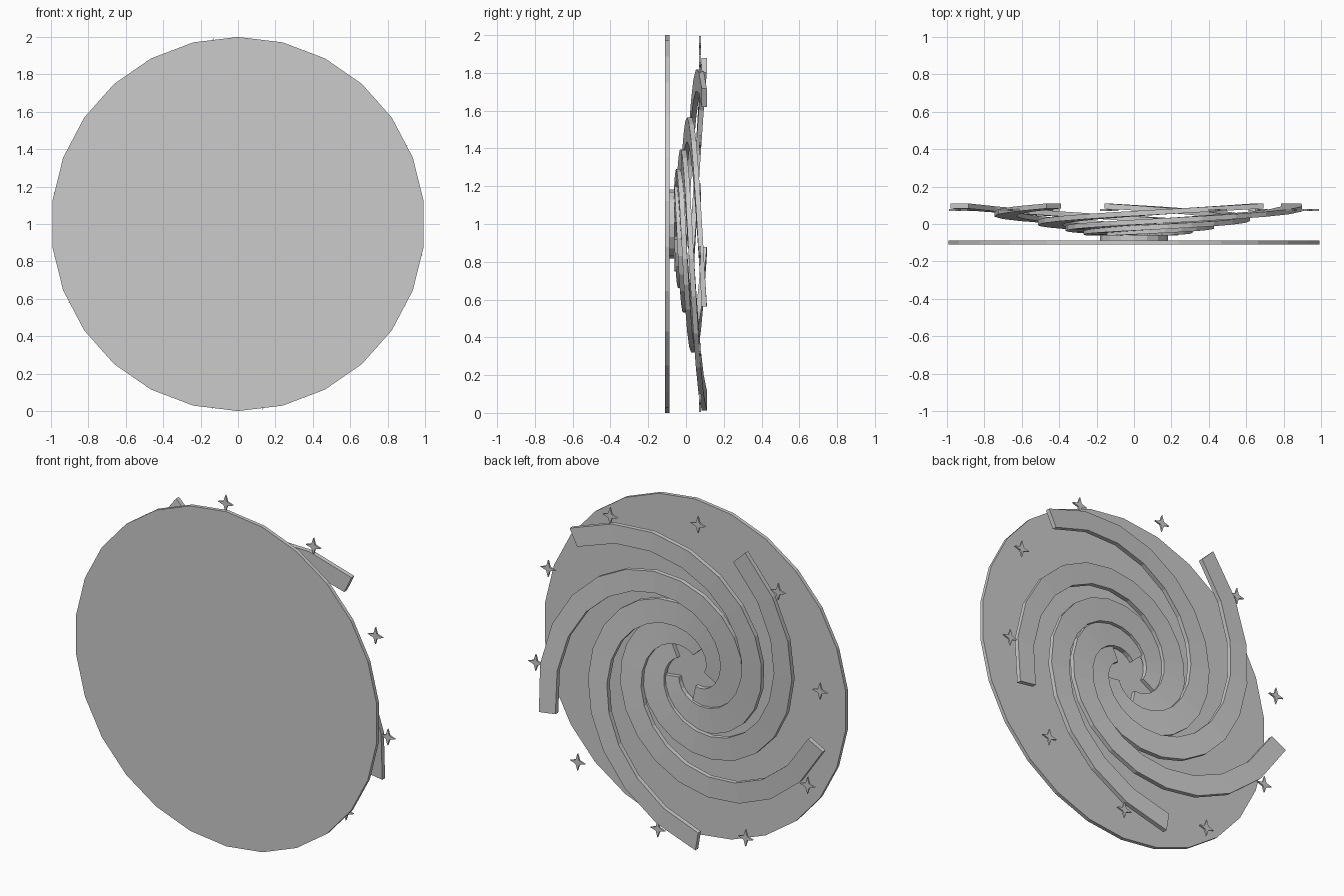
import bpy, bmesh, math
from mathutils import Vector

cube = bpy.data.objects.get("Cube")
if cube:
    bpy.data.objects.remove(cube, do_unlink=True)

GREY = (0.6, 0.6, 0.6, 1.0)
grey = bpy.data.materials.new("plain grey")
grey.use_nodes = True
grey.diffuse_color = GREY
grey.node_tree.nodes["Principled BSDF"].inputs["Base Color"].default_value = GREY

CENTRE = Vector((0, 0, 1))
ARMS, STARS, SEGMENTS = 5, 10, 18


def add_object(name, mesh, location, spin=0.0):
    obj = bpy.data.objects.new(name, mesh)
    obj.location = location
    obj.rotation_euler.y = spin
    bpy.context.collection.objects.link(obj)
    return obj


def finish_mesh(name, bm):
    bmesh.ops.recalc_face_normals(bm, faces=bm.faces[:])
    mesh = bpy.data.meshes.new(name)
    bm.to_mesh(mesh)
    bm.free()
    mesh.materials.append(grey)
    return mesh


def add_disc(name, sides, radius, y_front, y_back):
    bpy.ops.mesh.primitive_cylinder_add(
        vertices=sides, radius=radius, depth=y_back - y_front,
        location=(0, (y_front + y_back) / 2, CENTRE.z),
        rotation=(math.pi / 2, 0, 0))
    disc = bpy.context.object
    disc.name = name
    disc.data.materials.append(grey)


def arm_mesh():
    """Tapered flat bar swept along a logarithmic spiral, rising outward."""
    r_in, r_out = 0.17, 0.944
    start, end = math.radians(263), math.radians(-27)
    growth = math.log(r_out / r_in)
    half_thick = 0.0135
    bm = bmesh.new()
    rings = []
    for i in range(SEGMENTS + 1):
        s = i / SEGMENTS
        a = start + (end - start) * s
        r = r_in * math.exp(growth * s)
        radial = Vector((math.cos(a), 0, math.sin(a)))
        around = Vector((math.sin(a), 0, -math.cos(a)))
        pitch = math.atan(growth / (start - end))
        across = radial * math.cos(pitch) - around * math.sin(pitch)
        y = -0.049 + 0.1455 * (r - r_in) / (r_out - r_in)
        mid = radial * r + Vector((0, y, 0))
        half = across * (0.165 - 0.055 * s) / 2
        lift = Vector((0, half_thick, 0))
        rings.append([bm.verts.new(mid + p) for p in
                      (half + lift, half - lift, -half - lift, -half + lift)])
    for a, b in zip(rings, rings[1:]):
        for j in range(4):
            k = (j + 1) % 4
            bm.faces.new((a[j], a[k], b[k], b[j]))
    bm.faces.new(rings[0])
    bm.faces.new(rings[-1])
    return finish_mesh("spiral_arm", bm)


def star_mesh():
    """Thin upright four-pointed star."""
    bm = bmesh.new()
    outline = []
    for i in range(8):
        a = i * math.pi / 4
        r = 0.017 if i % 2 else 0.05
        outline.append(bm.verts.new((r * math.cos(a), -0.005, r * math.sin(a))))
    face = bm.faces.new(outline)
    result = bmesh.ops.extrude_face_region(bm, geom=[face])
    moved = [v for v in result["geom"] if isinstance(v, bmesh.types.BMVert)]
    bmesh.ops.translate(bm, verts=moved, vec=(0, 0.01, 0))
    return finish_mesh("star", bm)


# Backing plate and hub
add_disc("backing_disc", 26, 1.0, -0.11, -0.088)
add_disc("hub", 16, 0.182, -0.088, -0.06)

# Spiral arms
arm = arm_mesh()
for i in range(ARMS):
    add_object(f"spiral_arm_{i + 1}", arm, CENTRE, i * math.tau / ARMS)

# Ring of stars
star = star_mesh()
for i in range(STARS):
    a = math.radians(26) + i * math.tau / STARS
    offset = Vector((math.cos(a), 0, math.sin(a))) * 0.954
    add_object(f"star_{i + 1}", star, CENTRE + offset + Vector((0, 0.075, 0)))
